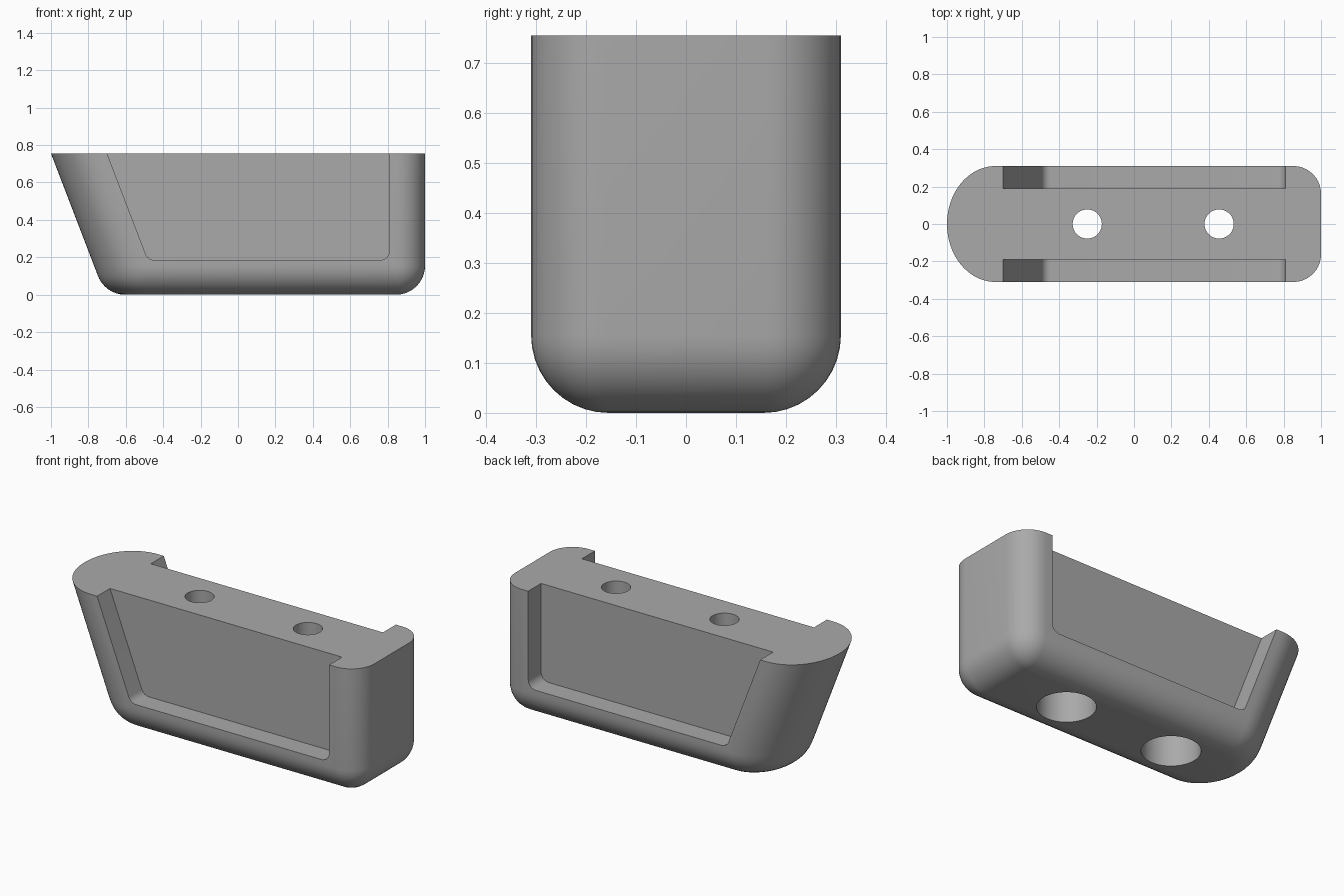
import bpy, bmesh
from math import sin, cos, pi, sqrt, tan, radians

if "Cube" in bpy.data.objects:
    bpy.data.objects.remove(bpy.data.objects["Cube"], do_unlink=True)

H, W, R = 0.755, 0.31, 0.155       # height, half width, bottom fillet radius
SLOPE = radians(21)                # lean of the left end
FOOT = -1 + H * tan(SLOPE)         # left end where it would meet the ground

grey = bpy.data.materials.new("plain grey")
grey.use_nodes = True
grey.diffuse_color = (0.4, 0.4, 0.4, 1)
grey.node_tree.nodes["Principled BSDF"].inputs["Base Color"].default_value = (0.4, 0.4, 0.4, 1)


def loft(name, rings):
    """Solid skinned through equal-length closed rings."""
    bm = bmesh.new()
    loops = [[bm.verts.new(p) for p in ring] for ring in rings]
    n = len(loops[0])
    for a, b in zip(loops, loops[1:]):
        for i in range(n):
            j = (i + 1) % n
            bm.faces.new((a[i], a[j], b[j], b[i]))
    bm.faces.new(loops[0][::-1])
    bm.faces.new(loops[-1])
    bmesh.ops.recalc_face_normals(bm, faces=bm.faces)
    mesh = bpy.data.meshes.new(name)
    bm.to_mesh(mesh)
    bm.free()
    mesh.materials.append(grey)
    obj = bpy.data.objects.new(name, mesh)
    bpy.context.collection.objects.link(obj)
    return obj


def arc(cx, cy, rx, ry, start, end, n):
    steps = [radians(start + (end - start) * i / n) for i in range(n + 1)]
    return [(cx + rx * cos(t), cy + ry * sin(t)) for t in steps]


def body_ring(z):
    """Plan outline at height z: round left end, rounded right corners."""
    inset = R - sqrt(max(0, R * R - (R - z) ** 2)) if z < R else 0
    if z < R * (1 - sin(SLOPE)):
        left = FOOT + R * tan((pi / 2 - SLOPE) / 2) - (R - inset)
    else:
        left = FOOT - z * tan(SLOPE)
    half, right = W - inset, 1 - inset
    c = max(0.148 - inset, 0.003)
    rx = 0.26 * half / W
    pts = arc(right - c, half - c, c, c, 0, 90, 10)
    pts += arc(left + rx, 0, rx, half, 90, 270, 40)
    pts += arc(right - c, c - half, c, c, 270, 360, 10)
    return [(x, y, z) for x, y in pts]


# Body
heights = [R * (1 - cos(radians(a))) for a in range(0, 91, 9)] + [H]
body = loft("rounded_body", [body_ring(z) for z in heights])

# Side recess cutters
F, X0, X1, Z0 = 0.05, -0.70 + (H - 0.185) * tan(SLOPE), 0.81, 0.185
t = F * tan((pi / 2 - SLOPE) / 2)
top = H + 0.1
profile = [(-0.70 - 0.1 * tan(SLOPE), top)]
profile += arc(X0 + t, Z0 + F, F, F, 180 + 21, 270, 8)
profile += arc(X1 - F, Z0 + F, F, F, 270, 360, 8) + [(X1, top)]
cutters = [loft("recess_cutter", [[(x, s * y, z) for x, z in profile] for y in (0.19, 0.5)])
           for s in (-1, 1)]

# Stepped screw hole cutters: wide from below, narrow through the top
for x in (-0.25, 0.455):
    steps = [(0.155, -0.1), (0.155, 0.56), (0.078, 0.56), (0.078, top)]
    cutters.append(loft("hole_cutter", [[(px, py, z) for px, py in arc(x, 0, r, r, 0, 352.5, 47)]
                                        for r, z in steps]))

bpy.context.view_layer.objects.active = body
body.select_set(True)
for cutter in cutters:
    cutter.hide_render = True
    mod = body.modifiers.new("cut", "BOOLEAN")
    mod.operation, mod.solver, mod.object = "DIFFERENCE", "EXACT", cutter
    bpy.ops.object.modifier_apply(modifier=mod.name)
    bpy.data.objects.remove(cutter, do_unlink=True)
bpy.ops.object.shade_smooth_by_angle(angle=radians(30))
